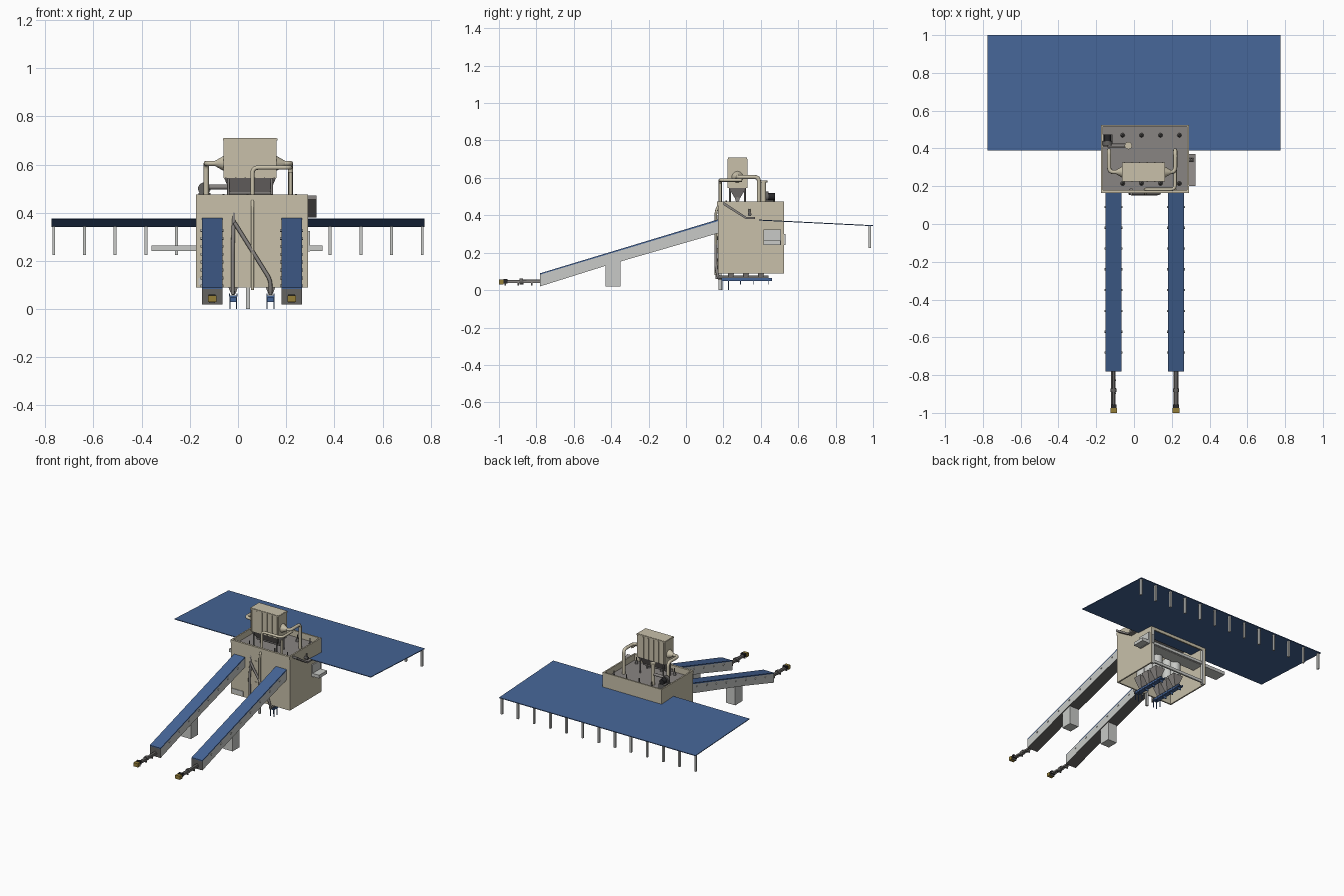
import bpy, bmesh
from mathutils import Vector

cube = bpy.data.objects.get("Cube")
if cube:
    bpy.data.objects.remove(cube, do_unlink=True)


def material(name, r, g, b):
    m = bpy.data.materials.new(name)
    m.use_nodes = True
    m.diffuse_color = (r, g, b, 1)
    m.node_tree.nodes["Principled BSDF"].inputs["Base Color"].default_value = (r, g, b, 1)
    return m


BEIGE = material("beige paint", .58, .53, .40)
LIGHT = material("light grey", .58, .59, .57)
GREY = material("warm grey", .25, .235, .225)
DARK = material("dark grey", .13, .125, .12)
BLUE = material("blue", .06, .13, .31)
BLACK = material("black", .02, .02, .022)
YELLOW = material("dark yellow", .30, .21, .04)


def add(name, bm, *mats):
    bmesh.ops.recalc_face_normals(bm, faces=bm.faces)
    me = bpy.data.meshes.new(name)
    bm.to_mesh(me)
    bm.free()
    for m in mats:
        me.materials.append(m)
    ob = bpy.data.objects.new(name, me)
    bpy.context.collection.objects.link(ob)
    return ob


def box(name, x0, x1, y0, y1, z0, z1, mat):
    return prism(name, [(y0, z0), (y1, z0), (y1, z1), (y0, z1)], x0, x1, mat)


def prism(name, yz, x0, x1, mat):
    """Extrude a side profile along x."""
    bm = bmesh.new()
    f = bm.faces.new([bm.verts.new((x0, y, z)) for y, z in yz])
    new = bmesh.ops.extrude_face_region(bm, geom=[f])["geom"]
    bmesh.ops.translate(bm, vec=(x1 - x0, 0, 0),
                        verts=[v for v in new if isinstance(v, bmesh.types.BMVert)])
    return add(name, bm, mat)


def loft(name, rings, mat):
    """Join rectangles given as centre, half x, half y, z."""
    bm = bmesh.new()
    loops = [[bm.verts.new((cx + sx * hx, cy + sy * hy, z))
              for sx, sy in ((-1, -1), (1, -1), (1, 1), (-1, 1))] for cx, cy, hx, hy, z in rings]
    for a, b in zip(loops, loops[1:]):
        for i in range(4):
            j = (i + 1) % 4
            bm.faces.new((a[i], a[j], b[j], b[i]))
    bm.faces.new(loops[0])
    bm.faces.new(loops[-1])
    return add(name, bm, mat)


def rod(name, a, b, r, mat, r2=None, sides=12):
    a, b = Vector(a), Vector(b)
    d = b - a
    bm = bmesh.new()
    bmesh.ops.create_cone(bm, cap_ends=True, segments=sides, radius1=r,
                          radius2=r if r2 is None else r2, depth=d.length)
    rot = d.to_track_quat('Z', 'Y').to_matrix().to_4x4()
    bmesh.ops.transform(bm, matrix=rot, verts=bm.verts)
    bmesh.ops.translate(bm, vec=(a + b) / 2, verts=bm.verts)
    for f in bm.faces:
        f.smooth = len(f.verts) == 4
    return add(name, bm, mat)


def pipe(name, pts, r, mat, bend=.025):
    """Round tube along a path with rounded corners."""
    pts = [Vector(p) for p in pts]
    path = [pts[0]]
    for p, q, s in zip(pts, pts[1:], pts[2:]):
        a, b = q + (p - q).normalized() * bend, q + (s - q).normalized() * bend
        path += [a.lerp(q, t).lerp(q.lerp(b, t), t) for t in (0, .25, .5, .75, 1)]
    path.append(pts[-1])
    cu = bpy.data.curves.new(name + "_path", 'CURVE')
    cu.dimensions = '3D'
    cu.bevel_depth, cu.bevel_resolution, cu.use_fill_caps = r, 2, True
    sp = cu.splines.new('POLY')
    sp.points.add(len(path) - 1)
    for point, p in zip(sp.points, path):
        point.co = (*p, 1)
    tmp = bpy.data.objects.new(name + "_path", cu)
    bm = bmesh.new()
    me = bpy.data.meshes.new_from_object(tmp)
    bm.from_mesh(me)
    bpy.data.objects.remove(tmp)
    for f in bm.faces:
        f.smooth = True
        f.material_index = 0
    return add(name, bm, mat)


# Sloping rear table with a row of legs
prism("rear_table", [(.39, .372), (1, .342), (1, .347), (.39, .377)], -.775, .775, BLUE)
for i in range(13):
    x = -.765 + i * .1275
    box("table_leg", x - .006, x + .006, .975, .99, .225, .345, LIGHT)

# Housing, open below and at the lower back
X0, X1, Y0, Y1 = -.175, .29, .17, .525
box("front_wall", X0, X1, Y0, Y0 + .01, .09, .475, BEIGE)
box("right_wall", X0, X0 + .01, Y0 + .01, Y1, .09, .475, BEIGE)
box("left_wall", X1 - .01, X1, Y0 + .01, Y1, .09, .475, BEIGE)
box("back_wall", X0 + .01, X1 - .01, Y1 - .01, Y1, .345, .475, BEIGE)
box("roof_deck", X0 + .01, X1 - .01, Y0 + .01, Y1 - .01, .425, .432, GREY)
box("front_rim", X0, X1, Y0 - .005, Y0, .453, .475, BEIGE)
for x in (X0 + .01, X1 - .025):
    box("back_post", x, x + .015, Y1 - .02, Y1, .09, .345, LIGHT)
for z in (.1, .24):
    box("back_rail", X0 + .01, X1 - .01, Y1 - .015, Y1 - .003, z, z + .02, LIGHT)
box("cross_chute", -.36, .35, .415, .505, .242, .265, LIGHT)
box("side_hatch", X1, X1 + .009, .415, .508, .24, .325, LIGHT)
box("rear_latch", X1 - .02, X1 - .005, Y1, Y1 + .008, .24, .3, LIGHT)
for z in (.13, .2, .28, .35):
    box("front_panel", .01, .032, Y0 - .004, Y0, z, z + .025, BEIGE)
box("front_small_hatch", -.165, -.075, Y0 - .004, Y0, .1, .13, LIGHT)

# Side hood on the model's left
prism("side_hood", [(.2, .455), (.32, .38), (.37, .38), (.37, .39), (.325, .39), (.2, .472)],
      X1, .325, GREY)
rod("hood_roller", (X1, .34, .405), (.315, .34, .405), .01, DARK)
rod("hood_stem", (.305, .34, .4), (.305, .34, .435), .006, DARK)

# Inclined conveyors with supports and small feed screws
for x in (-.1075, .2225):
    w = .0425
    body = prism("conveyor", [(-.78, .02), (-.43, .13), (.175, .305), (.175, .37), (-.78, .083)],
                 x - w, x + w, LIGHT)
    body.data.materials.append(DARK)
    for f in body.data.polygons:
        if abs(f.normal.x) < .5:
            f.material_index = 1
    prism("conveyor_belt", [(-.78, .083), (.175, .37), (.175, .379), (-.78, .09)],
          x - w, x + w, BLUE)
    prism("conveyor_support", [(-.43, .02), (-.35, .02), (-.35, .16), (-.43, .135)],
          x - .036, x + .036, LIGHT)
    for i in range(8):
        y = -.68 + i * .11
        z = .066 + (y + .78) * .3
        for s in (-1, 1):
            rod("side_bolt", (x + s * w, y, z), (x + s * (w + .005), y, z), .006, LIGHT, sides=8)
    rod("feed_screw", (x, -.985, .045), (x, -.77, .05), .008, DARK)
    for s in (-1, 1):
        box("feed_rail", x + s * .011 - .002, x + s * .011 + .002, -.98, -.78, .038, .048, GREY)
    box("feed_motor", x - .018, x + .018, -1, -.975, .03, .056, YELLOW)
    box("feed_motor_cap", x - .015, x + .015, -.975, -.955, .036, .06, BLACK)
    for y in (-.97, -.9, -.83):
        box("feed_leg", x - .013, x + .013, y, y + .008, .025, .04, DARK)
    rod("feed_joint", (x, -.89, .045), (x, -.87, .046), .016, DARK)

# Hopper
HX, HY = .05, .275
loft("hopper_bin", [(HX, HY, .11, .048, .545), (HX, HY, .11, .048, .71)], BEIGE)
loft("hopper_lid", [(HX, HY, .113, .051, .7), (HX, HY, .113, .051, .708)], BEIGE)
loft("hopper_funnel", [(HX, HY, .082, .01, .485), (HX, HY, .108, .046, .545)], GREY)
for i in range(6):
    x = HX - .1 + i * .04
    for s in (-1, 1):
        y = HY + s * .05
        box("hopper_rib", x - .003, x + .003, y - .003, y + .003, .545, .7, BEIGE)
rod("hopper_screw", (HX - .09, HY, .485), (HX + .09, HY, .485), .012, GREY)
for x in (HX - .09, HX + .09):
    for y in (HY - .04, HY + .04):
        rod("hopper_leg", (x, y, .43), (x, y, .55), .005, GREY)
for s in (-1, 1):
    rod("air_outlet", (HX + s * .108, HY, .605), (HX + s * .145, HY, .605), .032, BEIGE, .011)

# Air pipes on the roof
pipe("right_air_pipe", [(-.09, HY, .605), (-.132, HY, .605), (-.132, .39, .605),
                        (-.132, .39, .43)], .011, BEIGE)
pipe("left_air_pipe", [(.19, HY, .605), (.218, HY, .605), (.218, .39, .605),
                       (.218, .39, .43)], .011, BEIGE)
pipe("front_air_pipe", [(.218, .3, .588), (.218, .183, .588), (.06, .183, .588),
                        (.06, .183, .45)], .009, BEIGE)
pipe("left_down_pipe", [(.218, .183, .57), (.218, .183, .43)], .008, BEIGE)

# Blower and exhaust on the roof
rod("blower_motor", (-.14, .44, .5), (-.14, .475, .5), .019, BLACK)
rod("blower_fan", (-.14, .415, .5), (-.14, .44, .5), .026, DARK, sides=20)
box("blower_base", -.165, -.115, .41, .475, .43, .482, DARK)
pipe("blower_pipe", [(-.14, .415, .507), (-.03, .415, .507)], .01, GREY)
rod("exhaust_stack", (-.03, .415, .43), (-.03, .415, .575), .014, BEIGE)
rod("exhaust_cap", (-.03, .415, .575), (-.03, .415, .585), .02, BEIGE)
for x in (-.06, .04, .14, .24):
    for y in (.215, .47):
        rod("roof_vent", (x, y, .43), (x, y, .455), .012, DARK, .005)
        rod("roof_vent_stem", (x, y, .45), (x, y, .478), .004, DARK)

# Pipes down the front
pipe("front_pipe_straight", [(-.015, .183, .45), (-.022, .16, .25), (-.022, .165, .06)], .008, GREY)
pipe("front_pipe_diagonal", [(-.015, .16, .36), (.135, .16, .12), (.135, .175, .06)], .008, GREY)
pipe("front_pipe_tall", [(.06, .183, .46), (.06, .16, .43), (.06, .16, .08)], .007, BEIGE)
box("front_stand", .034, .05, .175, .19, 0, .1, LIGHT)

# Collecting trays beneath the housing
for x in (-.02, .135):
    box("under_tray", x - .016, x + .016, .19, .46, .048, .056, BLUE)
    for s in (-1, 1):
        box("tray_side", x + s * .015 - .002, x + s * .015 + .002, .19, .46, .052, .064, BLUE)
    rod("under_screw", (x, .17, .068), (x, .44, .068), .01, DARK)
    for y in (.19, .225):
        for s in (-1, 1):
            box("tray_leg", x + s * .014 - .002, x + s * .014 + .002, y, y + .004, 0, .055, BLUE)
    for y in (.29, .36, .44):
        box("tray_foot", x - .012, x + .012, y, y + .004, .03, .05, BLUE)
    for y in (.24, .32, .4):
        loft("mixing_funnel", [(x, y, .012, .012, .07), (x, y, .04, .032, .15)], GREY)
        rod("mixing_drum", (x, y, .15), (x, y, .3), .035, LIGHT, sides=16)
